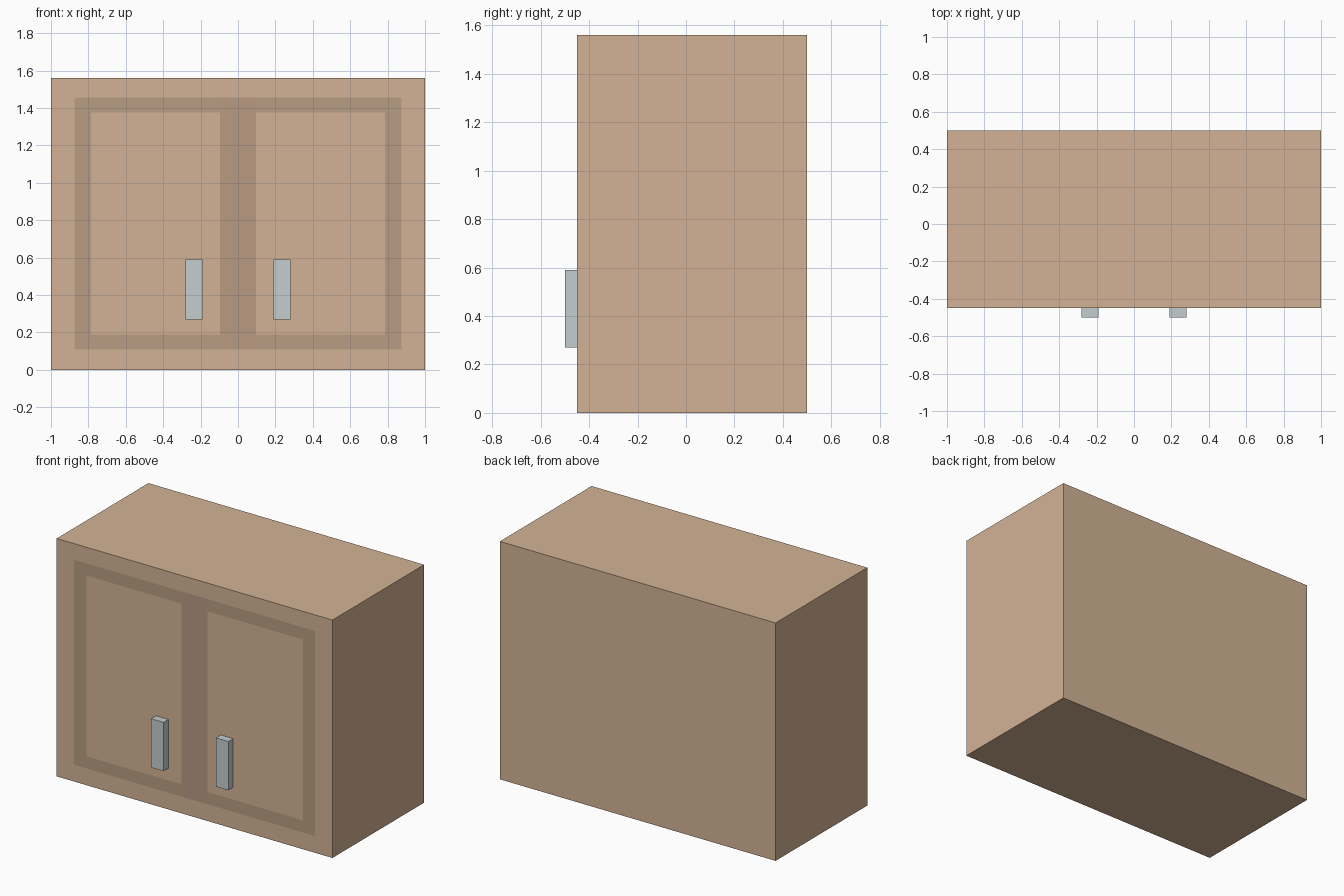
import bpy, bmesh
from mathutils import Vector

if "Cube" in bpy.data.objects:
    bpy.data.objects.remove(bpy.data.objects["Cube"])


def material(name, rgb):
    m = bpy.data.materials.new(name)
    m.diffuse_color = (*rgb, 1)
    m.use_nodes = True
    m.node_tree.nodes["Principled BSDF"].inputs["Base Color"].default_value = m.diffuse_color
    return m


wood = material("wood", (0.65, 0.45, 0.30))
trim = material("trim_wood", (0.49, 0.337, 0.227))
stile = material("centre_wood", (0.48, 0.325, 0.23))
metal = material("metal", (0.56, 0.61, 0.62))


def box_mesh(lo, hi):
    lo, hi = Vector(lo), Vector(hi)
    bm = bmesh.new()
    bmesh.ops.create_cube(bm, size=1)
    for v in bm.verts:
        v.co = (lo + hi) / 2 + v.co * (hi - lo)
    return bm


def finish(name, bm, mats):
    me = bpy.data.meshes.new(name)
    bm.to_mesh(bm_target := me)
    bm.free()
    for m in mats:
        me.materials.append(m)
    ob = bpy.data.objects.new(name, me)
    bpy.context.collection.objects.link(ob)
    return ob


# Cabinet body, cut along the outlines of the flush door trim
X_OUT, X_IN, X_MID = 0.875, 0.785, 0.095
Z_OUT, Z_IN = (0.11, 1.455), (0.19, 1.375)
body = box_mesh((-1, -0.45, 0), (1, 0.5, 1.56))
cuts = [((s * x, 0, 0), (1, 0, 0)) for x in (X_OUT, X_IN, X_MID) for s in (-1, 1)]
cuts += [((0, 0, z), (0, 0, 1)) for z in Z_OUT + Z_IN]
for co, no in cuts:
    bmesh.ops.bisect_plane(body, geom=body.verts[:] + body.edges[:] + body.faces[:],
                           plane_co=co, plane_no=no)

# Door trim: colour the front faces between outer border and door panels
body.normal_update()
for f in body.faces:
    c = f.calc_center_median()
    x = abs(c.x)
    if f.normal.y < -0.5 and x < X_OUT and Z_OUT[0] < c.z < Z_OUT[1]:
        panel = X_MID < x < X_IN and Z_IN[0] < c.z < Z_IN[1]
        if not panel:
            f.material_index = 2 if x < X_MID else 1
finish("cabinet_body", body, [wood, trim, stile])

# Door handles
for name, x in (("left_handle", -0.235), ("right_handle", 0.235)):
    finish(name, box_mesh((x - 0.045, -0.5, 0.27), (x + 0.045, -0.45, 0.59)), [metal])
